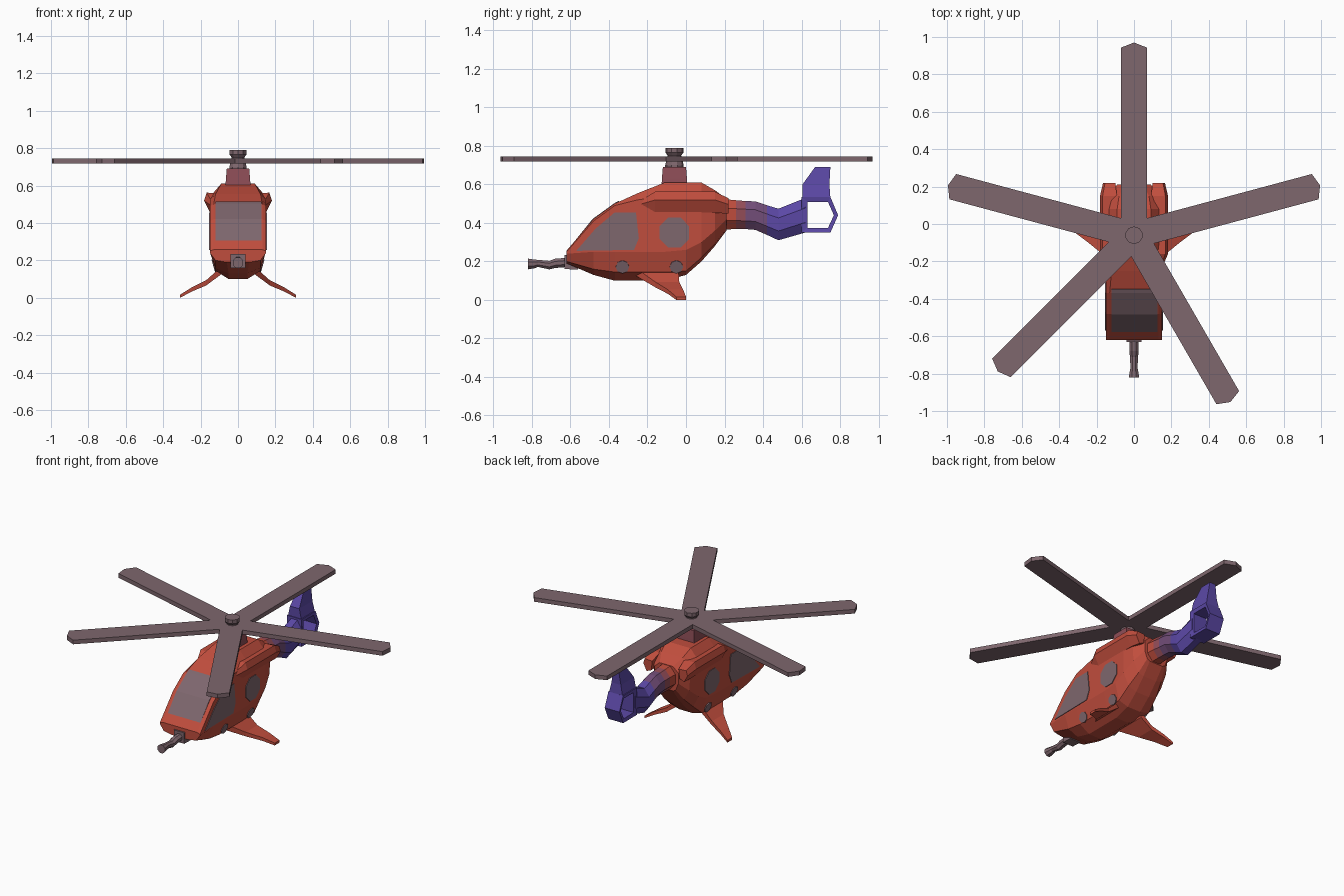
import bpy, bmesh, math
from mathutils import Matrix, Vector

if "Cube" in bpy.data.objects:
    bpy.data.objects.remove(bpy.data.objects["Cube"])


def mat(name, r, g, b):
    m = bpy.data.materials.new(name)
    m.diffuse_color = (r, g, b, 1)
    m.use_nodes = True
    m.node_tree.nodes["Principled BSDF"].inputs["Base Color"].default_value = m.diffuse_color
    return m


RED = mat("red", 0.53, 0.075, 0.047)
GREY = mat("mauve grey", 0.21, 0.135, 0.155)
MAST = mat("dull rose", 0.27, 0.075, 0.095)
MIX1 = mat("plum red", 0.30, 0.075, 0.10)
MIX2 = mat("plum violet", 0.17, 0.075, 0.19)
BLUE = mat("violet blue", 0.105, 0.065, 0.38)


def finish(name, bm, *mats):
    bmesh.ops.remove_doubles(bm, verts=bm.verts, dist=1e-5)
    bmesh.ops.recalc_face_normals(bm, faces=bm.faces)
    me = bpy.data.meshes.new(name)
    bm.to_mesh(me)
    bm.free()
    ob = bpy.data.objects.new(name, me)
    bpy.context.collection.objects.link(ob)
    for m in mats:
        me.materials.append(m)
    return ob


def loft(name, rings, *mats, closed=False):
    """Skin equal-length rings of points, capped unless closed into a loop."""
    bm = bmesh.new()
    vs = [[bm.verts.new(p) for p in r] for r in rings]
    n = len(vs[0])
    for a, b in zip(vs, vs[1:] + (vs[:1] if closed else [])):
        for i in range(n):
            j = (i + 1) % n
            bm.faces.new((a[i], a[j], b[j], b[i]))
    if not closed:
        bm.faces.new(vs[0])
        bm.faces.new(vs[-1])
    return finish(name, bm, *mats)


def prism(name, yz, x0, x1, m):
    return loft(name, [[(x, y, z) for y, z in yz] for x in (x0, x1)], m)


def ngon(n, y, zc, rx, rz, cx=0, turn=0.5):
    return [(cx + rx * math.sin((i + turn) * math.tau / n), y,
             zc + rz * math.cos((i + turn) * math.tau / n)) for i in range(n)]


# Fuselage: half sections from belly to roof, mirrored
sections = [
    (-0.62, (.06, .19), (.12, .20), (.15, .24), (.15, .25), (.13, .257)),
    (-0.48, (.05, .13), (.12, .16), (.15, .25), (.15, .41), (.13, .42)),
    (-0.37, (.05, .10), (.12, .145), (.15, .25), (.15, .49), (.13, .50)),
    (-0.25, (.05, .10), (.12, .145), (.15, .25), (.15, .52), (.12, .555)),
    (-0.11, (.05, .10), (.12, .145), (.15, .25), (.15, .54), (.09, .61)),
    (0.00, (.05, .13), (.12, .15), (.15, .26), (.15, .54), (.09, .61)),
    (0.08, (.05, .20), (.11, .22), (.15, .30), (.15, .54), (.09, .61)),
    (0.15, (.05, .28), (.09, .29), (.13, .36), (.14, .53), (.08, .57)),
    (0.21, (.05, .36), (.07, .37), (.09, .42), (.09, .49), (.05, .525)),
]
rings = []
for y, *half in sections:
    rings.append([(x, y, z) for x, z in half] + [(-x, y, z) for x, z in reversed(half)])
loft("fuselage", rings, RED)

# Windscreen, bent over the sloping nose
screen = [(-.603, .275), (-.485, .421), (-.37, .504), (-.35, .514)]
prism("windscreen", screen + [(y + .005, z - .007) for y, z in reversed(screen)], -.12, .125, GREY)

side_glass = [(-.57, .255), (-.27, .26), (-.245, .32), (-.26, .455), (-.37, .455), (-.47, .37)]
porthole = [(-.06 + .083 * math.cos((i + .5) * math.tau / 8),
             .35 + .085 * math.sin((i + .5) * math.tau / 8)) for i in range(8)]

for s, side in ((1, "right"), (-1, "left")):
    # Side windows
    prism(side + "_cockpit_window", side_glass, s * .147, s * .154, GREY)
    prism(side + "_porthole", porthole, s * .147, s * .154, GREY)

    # Grey patches on the lower hull
    for k, y in enumerate((-.33, -.05)):
        bm = bmesh.new()
        bmesh.ops.create_cone(bm, cap_ends=True, segments=8, radius1=.035, radius2=.035, depth=.008)
        rot = Vector((s * .105, 0, -.03)).to_track_quat('Z', 'Y').to_matrix().to_4x4()
        bmesh.ops.transform(bm, verts=bm.verts, matrix=Matrix.Translation((s * .1285, y, .172)) @ rot)
        finish(f"{side}_hull_patch_{k + 1}", bm, GREY)

    # Engine pod beside the roof
    pod = [(.10, .47), (.15, .45), (.185, .52), (.17, .565), (.09, .56)]
    pod_rings = []
    for y, k, dz in ((-.25, .35, -.02), (-.16, .95, 0), (.15, .95, 0), (.22, .7, -.02)):
        pod_rings.append([(s * (.12 + (x - .12) * k), y, .51 + (z - .51) * k + dz) for x, z in pod])
    loft(side + "_engine_pod", pod_rings, RED)

    # Swept landing leg
    legs = [(.09, .145, -.26, -.04, .02), (.17, .08, -.16, -.035, .014),
            (.25, .043, -.095, -.015, .011), (.31, .008, -.05, 0, .008)]
    loft(side + "_landing_leg", [[(s * x, a, z + t), (s * x, b, z + t), (s * x, b, z - t),
                                  (s * x, a, z - t)] for x, z, a, b, t in legs], RED)

# Tail boom, banded from red to violet
boom = [(.18, .445, .07, .08), (.26, .443, .064, .075), (.31, .441, .06, .073), (.36, .438, .06, .074),
        (.42, .415, .06, .077), (.48, .392, .062, .082), (.62, .44, .055, .09)]
tail = loft("tail_boom", [ngon(8, y, zc, rx * 1.08, rz * 1.08) for y, zc, rx, rz in boom],
            RED, MIX1, MIX2, BLUE)
for f in tail.data.polygons:
    y = f.center.y
    f.material_index = 0 if y < .26 else 1 if y < .33 else 2 if y < .40 else 3

# Open tail ring: rectangular section swept round the outline
outer = [(.60, .535), (.60, .35), (.75, .35), (.79, .44), (.75, .535)]
inner = [(.63, .51), (.63, .375), (.737, .373), (.768, .44), (.737, .51)]
loft("tail_ring", [[(-.055, *o), (.055, *o), (.05, *i), (-.05, *i)] for o, i in zip(outer, inner)],
     BLUE, closed=True)

# Tail fin, tapering upward
fin = [(.53, .605, .75, .05), (.60, .605, .745, .035), (.69, .67, .75, .022)]
loft("tail_fin", [[(-w, a, z), (w, a, z), (w, b, z), (-w, b, z)] for z, a, b, w in fin], BLUE)

# Nose gun mount and kinked barrel
loft("gun_mount", [ngon(4, y, .197, .055, r) for y, r in ((-.56, .055), (-.63, .052))], GREY)
barrel = [(-.62, .195, .026), (-.68, .19, .026), (-.71, .181, .024), (-.77, .19, .02),
          (-.785, .187, .024), (-.82, .187, .03)]
loft("gun_barrel", [ngon(8, y, z, r, r) for y, z, r in barrel], GREY)

# Rotor mast and hub
HUB = Vector((0, -.06, 0))


def turned(name, profile, n, m):
    loft(name, [[(HUB.x + r * math.cos((i + .5) * math.tau / n),
                  HUB.y + r * math.sin((i + .5) * math.tau / n), z) for i in range(n)]
                for z, r in profile], m)


turned("mast_base", [(.59, .095), (.63, .092), (.69, .085)], 4, MAST)
turned("rotor_hub", [(.66, .048), (.70, .048), (.75, .035), (.765, .047), (.79, .047)], 10, GREY)

# Five rotor blades with shallow pointed tips
outline = [(0, -.07), (1.003, -.07), (1.03, 0), (1.003, .07), (0, .07)]
for k, deg in enumerate((15, 90, 165, 225, 300)):
    rot = Matrix.Rotation(math.radians(deg), 3, 'Z')
    loft(f"rotor_blade_{k + 1}",
         [[HUB + rot @ Vector((u, v, z)) for u, v in outline] for z in (.718, .746)], GREY)
